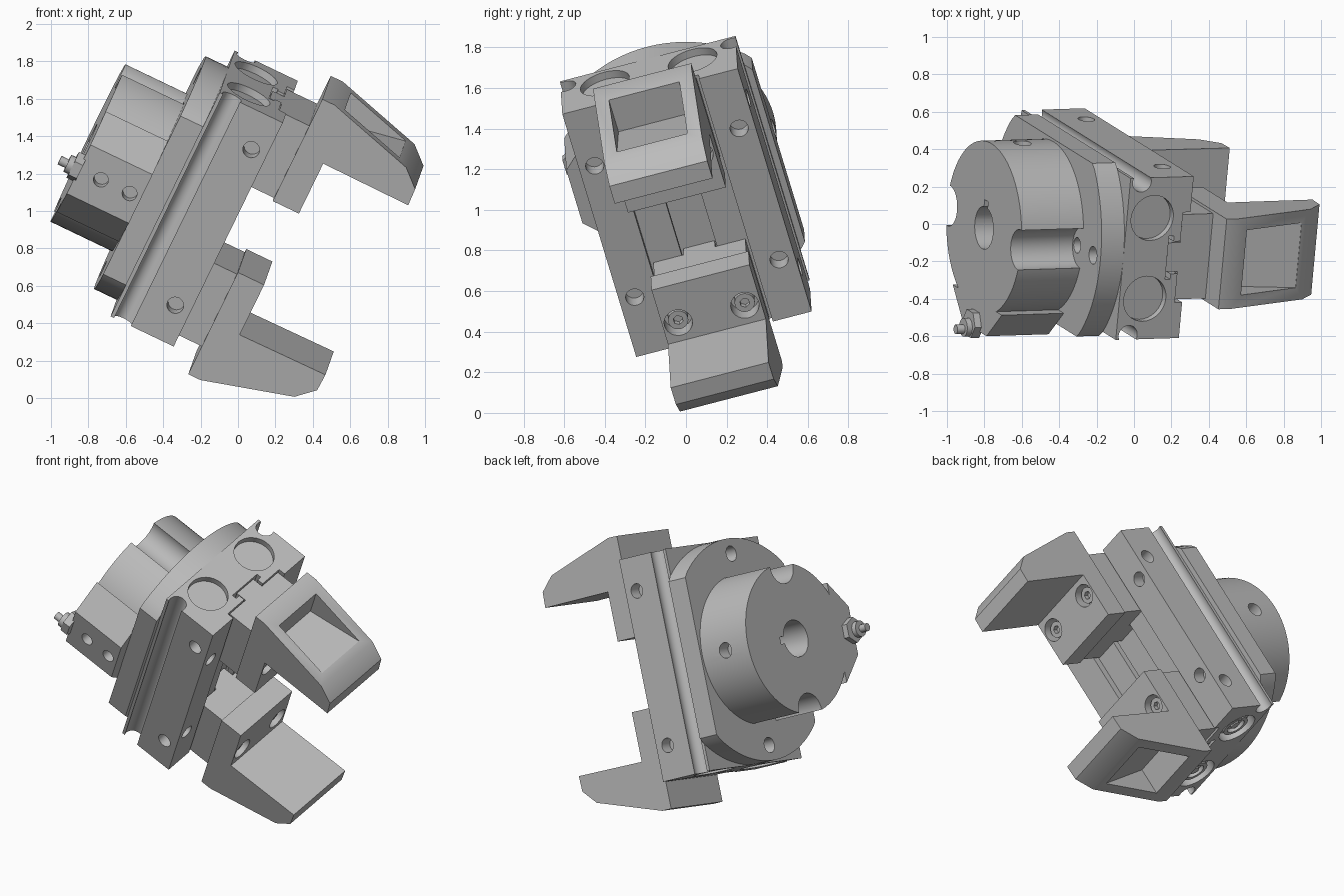
import bpy, bmesh
from math import cos, sin, pi
from mathutils import Vector, Matrix

cube = bpy.data.objects.get("Cube")
if cube:
    bpy.data.objects.remove(cube)

grey = bpy.data.materials.new("machined_grey")
grey.use_nodes = True
colour = (0.5, 0.5, 0.5, 1)
grey.diffuse_color = colour
grey.node_tree.nodes["Principled BSDF"].inputs["Base Color"].default_value = colour

# Tilted frame: local x = jaw travel, y = tool axis (flange to fingers), z = width
travel = Vector((0.423, -0.264, 0.867)).normalized()
width = Vector((0.09, 0.963, 0.252))
width = (width - travel * width.dot(travel)).normalized()
tool = width.cross(travel)
FRAME = Matrix((travel, tool, width)).transposed().to_4x4()
FRAME.translation = travel * 0.848 + width * 0.25


def prism(name, pts, axis, lo, hi):
    """Extrude a 2D outline along a local axis; outline uses the other two axes in order."""
    bm = bmesh.new()
    rings = []
    for h in (lo, hi):
        ring = []
        for p in pts:
            co = list(p)
            co.insert(axis, h)
            ring.append(bm.verts.new(co))
        rings.append(ring)
    bottom, top = rings
    bm.faces.new(bottom)
    bm.faces.new(top)
    for i in range(len(pts)):
        j = (i + 1) % len(pts)
        bm.faces.new((bottom[i], bottom[j], top[j], top[i]))
    bmesh.ops.recalc_face_normals(bm, faces=bm.faces)
    mesh = bpy.data.meshes.new(name)
    bm.to_mesh(mesh)
    bm.free()
    mesh.materials.append(grey)
    ob = bpy.data.objects.new(name, mesh)
    bpy.context.collection.objects.link(ob)
    ob.matrix_world = FRAME
    return ob


def circle(r, u=0, v=0, n=32):
    return [(u + r * cos(2 * pi * i / n), v + r * sin(2 * pi * i / n)) for i in range(n)]


def rect(u0, u1, v0, v1):
    return [(u0, v0), (u1, v0), (u1, v1), (u0, v1)]


def cut(ob, pts, axis, lo, hi):
    cutter = prism("cutter", pts, axis, lo, hi)
    cutter.hide_render = True
    mod = ob.modifiers.new("cut", 'BOOLEAN')
    mod.operation = 'DIFFERENCE'
    mod.solver = 'EXACT'
    mod.object = cutter
    bpy.context.view_layer.objects.active = ob
    bpy.ops.object.modifier_apply(modifier=mod.name)
    bpy.data.objects.remove(cutter)


X, Y, Z = 0, 1, 2
BOTH = (-1, 1)

# Body with stepped jaw slot
half = [(-0.55, 0.12), (-0.52, 0.12), (-0.52, 0.09), (-0.48, 0.09),
        (-0.48, 0.25), (-0.436, 0.25), (-0.436, 0.448), (-0.81, 0.448)]
outline = half + [(a, -w) for a, w in reversed(half)]
body = prism("gripper_body", outline, X, -0.69, 0.69)
for s in BOTH:
    cut(body, circle(0.055, -0.74, s * 0.425), X, -0.8, 0.8)       # side grooves
    cut(body, circle(0.125, -0.66, s * 0.224), X, 0.65, 0.8)       # upper end bores
    cut(body, circle(0.125, -0.66, s * 0.224), X, -0.8, -0.63)     # lower end bores
    for t in BOTH:
        cut(body, circle(0.045, t * 0.373, s * 0.369), Y, -0.52, -0.4)
        lo, hi = sorted((s * 0.37, s * 0.5))
        cut(body, circle(0.045, t * 0.48, -0.525), Z, lo, hi)

# Plugs with a ring in the lower bores
for s in BOTH:
    plug = prism("end_plug", circle(0.085, -0.66, s * 0.224), X, -0.675, -0.62)
    cut(plug, circle(0.06, -0.66, s * 0.224), X, -0.7, -0.65)
    prism("end_screw", circle(0.03, -0.66, s * 0.224, 16), X, -0.67, -0.64)

# Mounting plate: disc with two flats
plate_pts = [(u, max(-0.48, min(0.48, v))) for u, v in circle(0.69, n=96)]
plate = prism("mounting_plate", plate_pts, Y, -0.945, -0.81)
for s in BOTH:
    cut(plate, circle(0.048, s * 0.595), Y, -1.0, -0.84)
    cut(plate, circle(0.042, s * 0.395), Y, -1.0, -0.84)

# Round hub with scallops, keyed bore and side holes
hub = prism("hub", circle(0.466, n=96), Y, -1.312, -0.94)
for s in BOTH:
    cut(hub, circle(0.11, s * 0.45), Y, -1.4, -0.9)
    lo, hi = sorted((s * 0.38, s * 0.5))
    cut(hub, circle(0.048, 0, -1.13), Z, lo, hi)
cut(hub, circle(0.115), Y, -1.4, -0.9)
cut(hub, rect(-0.022, 0.022, 0.08, 0.15), Y, -1.4, -0.9)

# Side connector block with nozzle
block_pts = [(-0.31, -0.4), (-0.15, -0.56), (0.15, -0.56), (0.31, -0.4)]
block = prism("connector_block", block_pts, Y, -1.312, -0.944)
for a in (-1.18, -1.01):
    cut(block, circle(0.04, 0, a), Z, -0.7, -0.5)
prism("nozzle_base", circle(0.08, 0, -0.53, 6), Y, -1.35, -1.3)
prism("nozzle_collar", circle(0.05, 0, -0.55, 20), Y, -1.38, -1.34)
prism("nozzle_tip", circle(0.025, 0, -0.56, 16), Y, -1.425, -1.37)

# Jaws: one below, one above, mirrored along the travel axis
finger_pts = [(0.848, -0.295), (0.848, -0.223), (0.707, 0.268), (0.62, 0.362),
              (0.523, 0.366), (0.528, -0.14), (0.22, -0.14), (0.22, -0.295)]
pocket_pts = [(0.95, -0.16), (0.65, -0.16), (0.72, 0.215), (0.95, 0.215)]
for s, side in ((-1, "lower"), (1, "upper")):
    def flip(pts):
        return [(s * u, v) for u, v in pts]
    prism(side + "_jaw_slide", flip(rect(0.235, 0.68, -0.475, -0.295)), Z, -0.235, 0.235)
    prism(side + "_jaw_neck", flip(rect(0.235, 0.68, -0.545, -0.47)), Z, -0.08, 0.08)
    finger = prism(side + "_finger", flip(finger_pts), Z, -0.25, 0.25)
    cut(finger, flip(pocket_pts), Z, -0.18, 0.18)
    for t in BOTH:
        cut(finger, circle(0.07, s * 0.428, t * 0.17), Y, -0.23, -0.1)
        screw = prism(side + "_jaw_screw", circle(0.05, s * 0.428, t * 0.17, 24), Y, -0.24, -0.17)
        cut(screw, circle(0.025, s * 0.428, t * 0.17, 6), Y, -0.2, -0.1)

# Smooth round walls, keep edges crisp
bpy.ops.object.select_all(action='DESELECT')
for ob in bpy.context.scene.objects:
    if ob.type == 'MESH' and grey.name in ob.data.materials:
        ob.select_set(True)
        bpy.context.view_layer.objects.active = ob
bpy.ops.object.shade_smooth_by_angle(angle=0.5)
